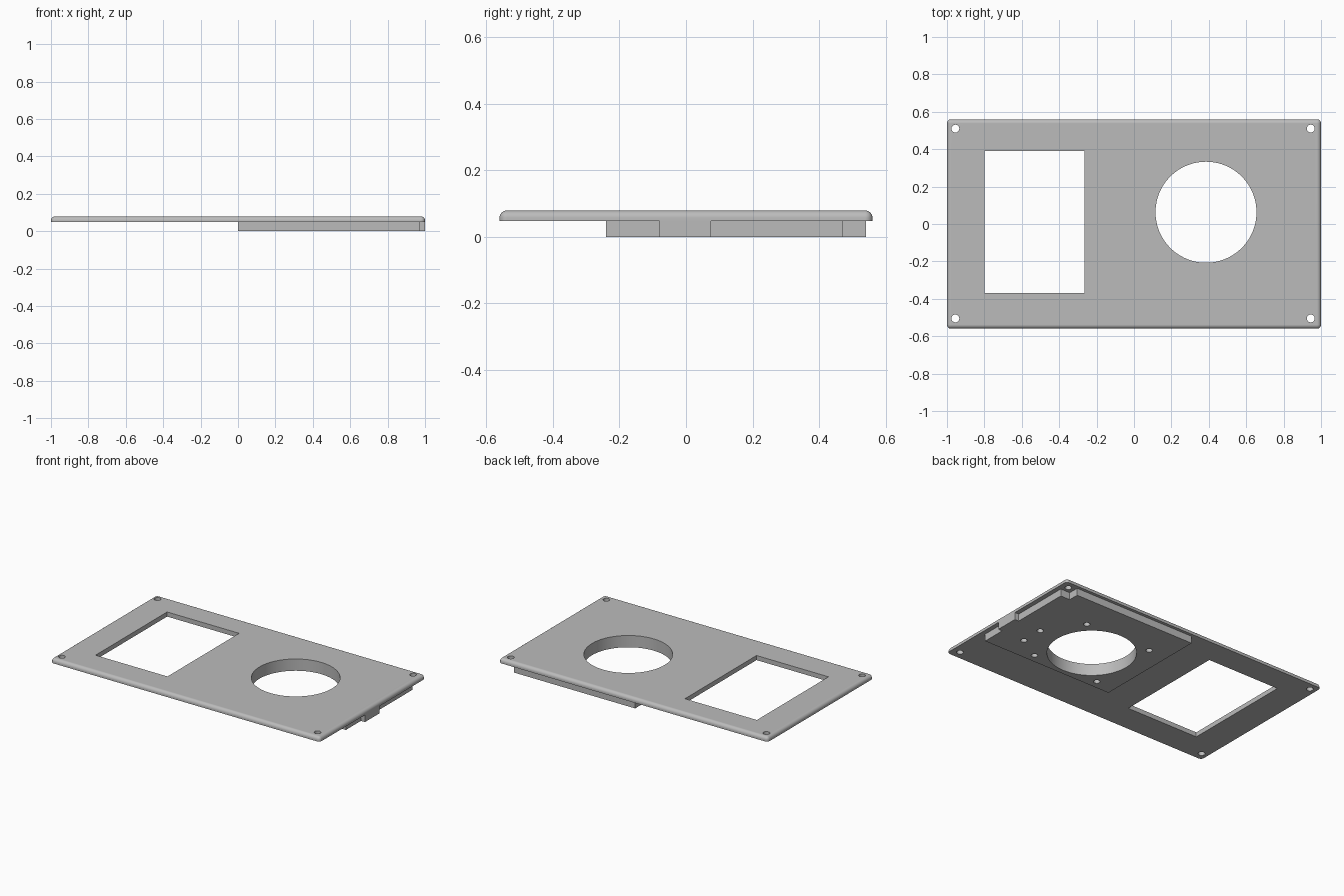
import bpy
import bmesh
from mathutils import Matrix, Vector

cube = bpy.data.objects.get("Cube")
if cube:
    bpy.data.objects.remove(cube, do_unlink=True)

SEAT, TOP = 0.048, 0.079      # underside and top of the plate
ROUND = 0.022                 # rounded plate edge
DIAL = Vector((0.385, 0.063))  # centre of the round opening

grey = bpy.data.materials.new("plain grey")
grey.use_nodes = True
colour = (0.5, 0.5, 0.5, 1)
grey.diffuse_color = colour
grey.node_tree.nodes["Principled BSDF"].inputs["Base Color"].default_value = colour


def to_object(name, bm):
    bmesh.ops.recalc_face_normals(bm, faces=bm.faces)
    mesh = bpy.data.meshes.new(name)
    bm.to_mesh(mesh)
    bm.free()
    mesh.materials.append(grey)
    obj = bpy.data.objects.new(name, mesh)
    bpy.context.collection.objects.link(obj)
    return obj


def prism(outline, z0, z1):
    bm = bmesh.new()
    face = bm.faces.new([bm.verts.new((x, y, z0)) for x, y in outline])
    result = bmesh.ops.extrude_face_region(bm, geom=[face])
    top = [v for v in result["geom"] if isinstance(v, bmesh.types.BMVert)]
    bmesh.ops.translate(bm, verts=top, vec=(0, 0, z1 - z0))
    return bm


def rectangle(x0, y0, x1, y1):
    return [(x0, y0), (x1, y0), (x1, y1), (x0, y1)]


def round_cutter(x, y, radius, z0=-0.1, z1=0.2, sides=24):
    bm = bmesh.new()
    bmesh.ops.create_cone(bm, cap_ends=True, segments=sides, radius1=radius,
                          radius2=radius, depth=z1 - z0,
                          matrix=Matrix.Translation((x, y, (z0 + z1) / 2)))
    return to_object("hole_cutter", bm)


def activate(obj):
    bpy.ops.object.select_all(action="DESELECT")
    obj.select_set(True)
    bpy.context.view_layer.objects.active = obj


def cut(obj, cutters):
    activate(obj)
    for cutter in cutters:
        cutter.hide_render = True
        mod = obj.modifiers.new("cut", "BOOLEAN")
        mod.operation = "DIFFERENCE"
        mod.solver = "EXACT"
        mod.object = cutter
        bpy.ops.object.modifier_apply(modifier=mod.name)
        bpy.data.objects.remove(cutter, do_unlink=True)


def finish(obj):
    activate(obj)
    bpy.ops.object.shade_smooth_by_angle(angle=0.6)
    mod = obj.modifiers.new("flat_normals", "WEIGHTED_NORMAL")
    mod.keep_sharp = True


# Face plate with rounded corners and top edge
bm = prism(rectangle(-1, -0.56, 1, 0.56), SEAT, TOP)
edges = [e for e in bm.edges if any(v.co.z > SEAT + 0.01 for v in e.verts)]
bmesh.ops.bevel(bm, geom=edges, offset=ROUND, segments=6, profile=0.5,
                affect="EDGES")
plate = to_object("face_plate", bm)

# Window, round opening and corner screw holes
cutters = [to_object("window_cutter",
                     prism(rectangle(-0.8, -0.37, -0.265, 0.39), -0.1, 0.2)),
           round_cutter(*DIAL, 0.27, sides=96)]
for x in (-0.955, 0.945):
    for y in (-0.505, 0.51):
        cutters.append(round_cutter(x, y, 0.021))
cut(plate, cutters)
finish(plate)

# Mounting block below, with a side tab and a notch round the corner screw
half = [(0, -0.24), (0.97, -0.24), (0.97, -0.08), (1, -0.08), (1, 0.075),
        (0.97, 0.075), (0.97, 0.47), (0.9, 0.47), (0.9, 0.54), (0, 0.54)]
block = to_object("mounting_block", prism(half, 0, SEAT))

# Round opening, four blind holes about it and two beside the tab
cutters = [round_cutter(*DIAL, 0.27, sides=96)]
spots = [(DIAL.x + sx * 0.245, DIAL.y + sy * 0.245)
         for sx in (-1, 1) for sy in (-1, 1)]
spots += [(0.795, 0.068), (0.795, -0.085)]
for x, y in spots:
    cutters.append(round_cutter(x, y, 0.02, z1=0.04))
cut(block, cutters)
finish(block)
